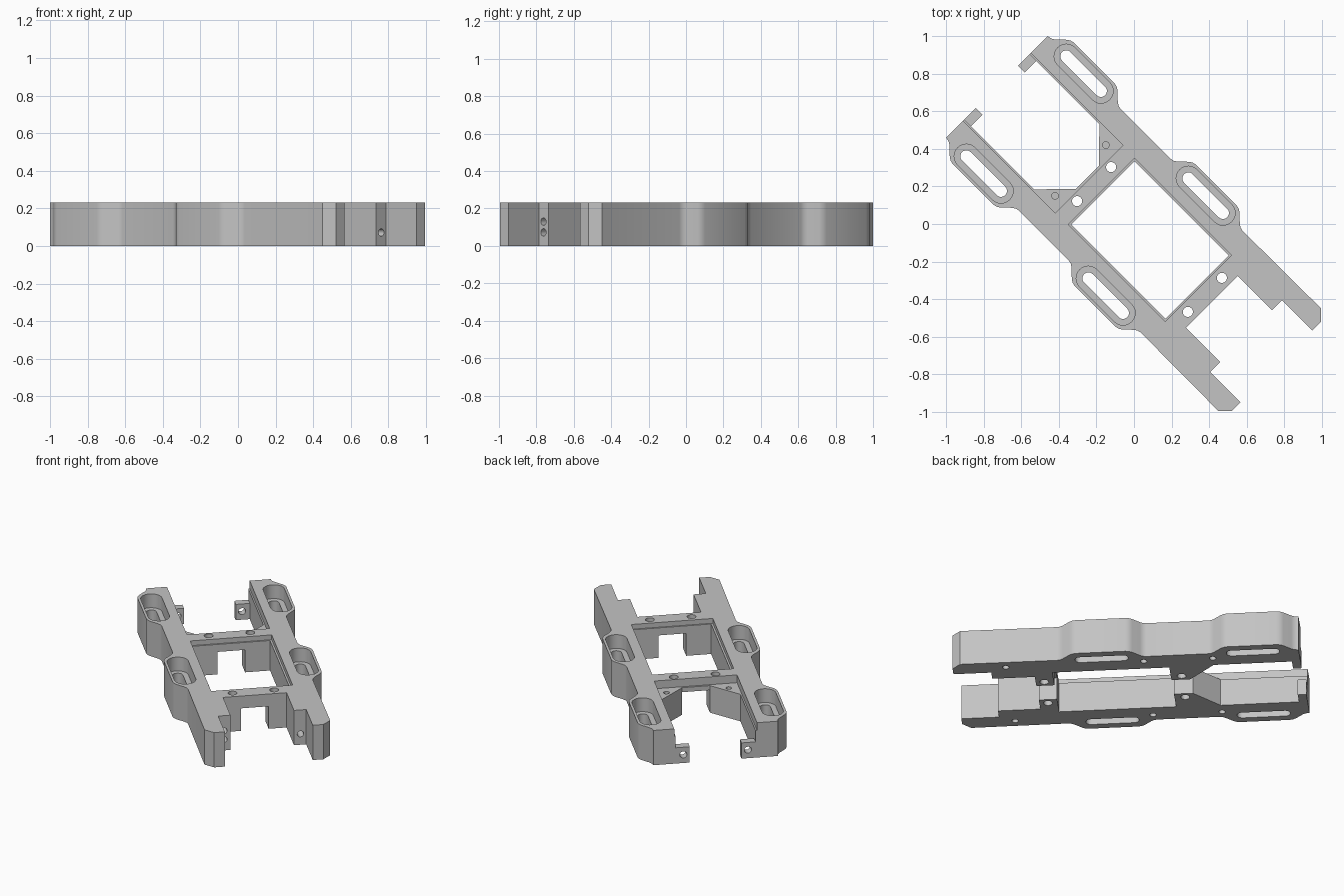
import bpy
import bmesh
import math
from mathutils import Matrix

H = 0.232                                    # frame height
TURN = Matrix.Rotation(-math.pi / 4, 4, 'Z')  # frame lies diagonally in plan

cube = bpy.data.objects.get("Cube")
if cube:
    bpy.data.objects.remove(cube, do_unlink=True)

grey = bpy.data.materials.new("machined grey")
grey.use_nodes = True
grey.diffuse_color = (0.55, 0.55, 0.55, 1)
grey.node_tree.nodes["Principled BSDF"].inputs["Base Color"].default_value = grey.diffuse_color


def prism(name, outline, z0, z1):
    """Extrude a plan outline between two heights."""
    bm = bmesh.new()
    face = bm.faces.new([bm.verts.new((x, y, z0)) for x, y in outline])
    top = bmesh.ops.extrude_face_region(bm, geom=[face])["geom"]
    bmesh.ops.translate(bm, vec=(0, 0, z1 - z0),
                        verts=[e for e in top if isinstance(e, bmesh.types.BMVert)])
    bmesh.ops.recalc_face_normals(bm, faces=bm.faces)
    mesh = bpy.data.meshes.new(name)
    bm.to_mesh(mesh)
    bm.free()
    obj = bpy.data.objects.new(name, mesh)
    bpy.context.collection.objects.link(obj)
    mesh.materials.append(grey)
    return obj


def carve(cutter):
    """Subtract a cutter from the frame and discard it."""
    bpy.context.view_layer.objects.active = frame
    mod = frame.modifiers.new("cut", 'BOOLEAN')
    mod.operation, mod.solver, mod.object = 'DIFFERENCE', 'EXACT', cutter
    bpy.ops.object.modifier_apply(modifier=mod.name)
    bpy.data.objects.remove(cutter, do_unlink=True)


def carve_box(u0, u1, v0, v1, z0, z1):
    carve(prism("box_cutter", [(u0, v0), (u1, v0), (u1, v1), (u0, v1)], z0, z1))


def carve_slot(u, v, length, r, z0, z1, steps=12):
    """Stadium-shaped cut; zero length gives a round hole."""
    pts = []
    for end in (1, -1):
        for i in range(steps + 1):
            if length == 0 and i == steps:
                continue
            a = math.pi * (i / steps - 0.5) + (math.pi if end < 0 else 0)
            pts.append((u + end * length / 2 + r * math.cos(a), v + r * math.sin(a)))
    carve(prism("slot_cutter", pts, z0, z1))


def carve_bore(u0, u1, v, z, r):
    """Round hole running along the rails."""
    ring = [(r * math.cos(i * math.pi / 10), r * math.sin(i * math.pi / 10)) for i in range(20)]
    bore = prism("bore_cutter", ring, u0, u1)
    bore.data.transform(Matrix.Translation((0, v, z)) @ Matrix.Rotation(math.pi / 2, 4, 'Y'))
    carve(bore)


# Outer edge with two rounded bulges
BULGES = (-0.755, 0.163)
shoulder = [(0.27, 0.383), (0.252, 0.387), (0.235, 0.398),
            (0.19, 0.441), (0.172, 0.452), (0.15, 0.457)]
half = [(-0.35, 0.085), (-0.505, 0.245), (-0.98, 0.245), (-0.98, 0.159),
        (-1.032, 0.159), (-1.032, 0.383)]
for c in BULGES:
    half += [(c - d, v) for d, v in shoulder]
    half += [(c + d, v) for d, v in reversed(shoulder)]
half += [(1.022, 0.386), (1.072, 0.335), (1.072, 0.27), (0.843, 0.27),
         (0.843, 0.195), (0.585, 0.195)]
frame = prism("frame", half + [(u, -v) for u, v in reversed(half)], 0, H)

# Central window with its rim, arch under both cross bars, rear recess
carve_box(-0.235, 0.475, -0.238, 0.238, -0.1, 0.4)
carve_box(-0.245, 0.484, -0.25, 0.25, 0.2, 0.4)
carve_box(-0.5, 0.7, -0.085, 0.085, -0.1, 0.15)
carve_box(-1.1, -0.337, -0.254, 0.254, 0.18, 0.4)

for s in (1, -1):
    # Low rear tab with bore
    carve_box(-1.1, -0.9, min(s * 0.1, s * 0.245), max(s * 0.1, s * 0.245), 0.105, 0.4)
    carve_bore(-1.1, -0.95, s * 0.198, 0.055, 0.022)
    # Counterbored mounting slots
    for c in BULGES:
        carve_slot(c, s * 0.376, 0.26, 0.065, 0.14, 0.4)
        carve_slot(c, s * 0.376, 0.26, 0.032, -0.1, 0.3)
    # Cross bar holes
    for u in (-0.3, 0.533):
        carve_slot(u, s * 0.128, 0, 0.027, -0.1, 0.4)
    # Gusset holes and underside holes
    carve_slot(-0.403, s * 0.191, 0, 0.018, 0.1, 0.4)
    for u in (0.75, -0.087, -0.506):
        carve_slot(u, s * 0.325, 0, 0.02, -0.1, 0.08)
    # Front bores
    carve_bore(0.72, 0.95, s * 0.235, 0.072, 0.02)
carve_bore(0.72, 0.95, -0.235, 0.13, 0.02)

# Turn into place and shade
frame.data.transform(TURN)
bpy.ops.object.select_all(action='DESELECT')
frame.select_set(True)
bpy.context.view_layer.objects.active = frame
bpy.ops.object.shade_smooth_by_angle(angle=math.radians(30))
